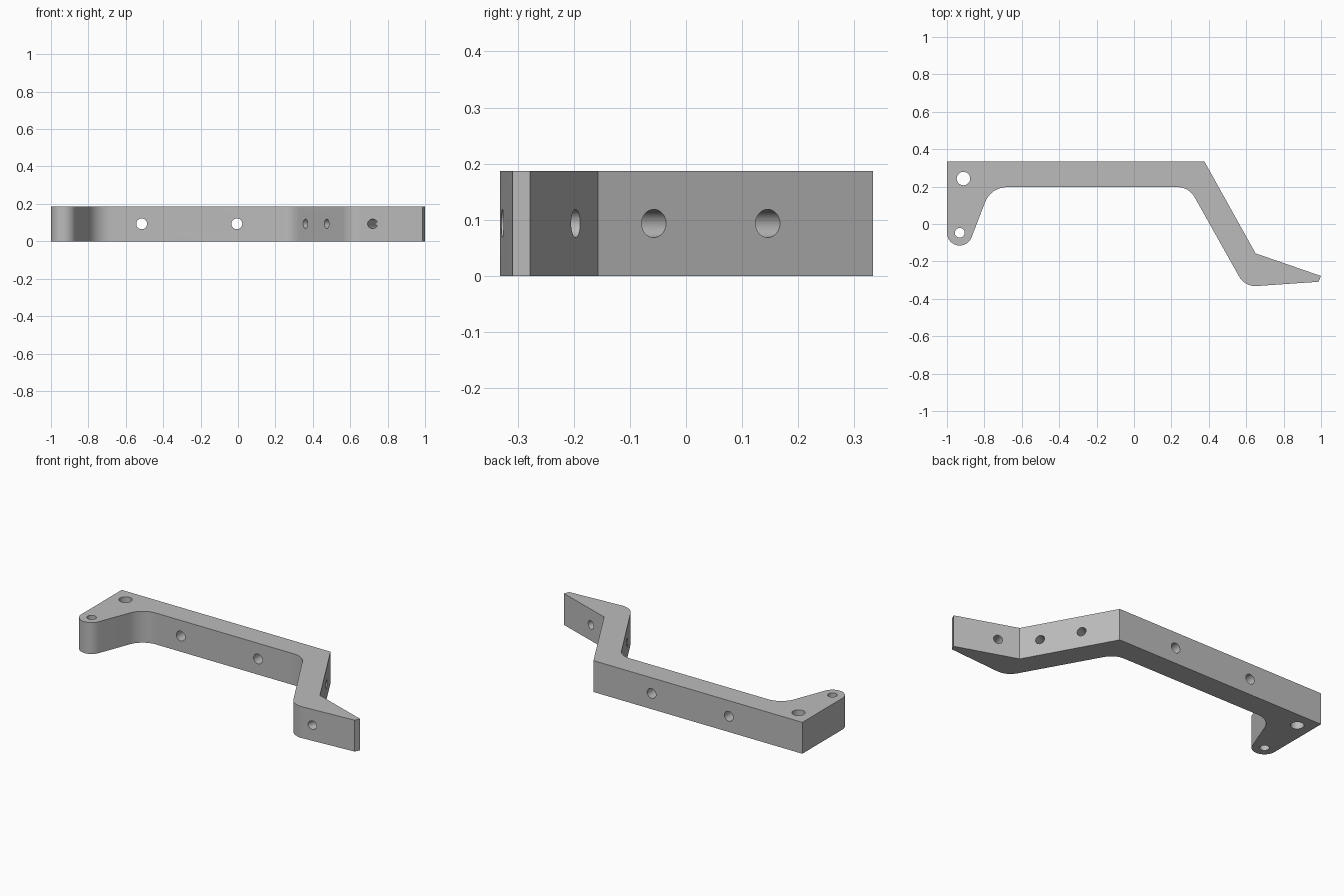
import bpy, bmesh, math
from mathutils import Vector

if "Cube" in bpy.data.objects:
    bpy.data.objects.remove(bpy.data.objects["Cube"])

H = 0.187  # bar height

grey = bpy.data.materials.new("plain grey")
grey.diffuse_color = (0.5, 0.5, 0.5, 1)
grey.use_nodes = True
grey.node_tree.nodes["Principled BSDF"].inputs["Base Color"].default_value = grey.diffuse_color


def fillet(prev, corner, nxt, r, n=12):
    """Points of an arc of radius r rounding the given corner."""
    p, c, q = Vector(prev), Vector(corner), Vector(nxt)
    u, v = (p - c).normalized(), (q - c).normalized()
    half = u.angle(v) / 2
    centre = c + (u + v).normalized() * (r / math.sin(half))
    a = c + u * (r / math.tan(half)) - centre
    b = c + v * (r / math.tan(half)) - centre
    sweep = a.angle(b)
    return [centre + (a * math.sin((1 - i / n) * sweep) + b * math.sin(i / n * sweep)) / math.sin(sweep)
            for i in range(n + 1)]


# Bracket outline, clockwise from the back left corner
inner_right, inner_left = (0.294, 0.197), (-0.765, 0.197)
elbow, tip = (0.593, -0.336), (0.986, -0.309)
lobe, lobe_r = Vector((-0.932, -0.047)), 0.068
lobe_start = math.atan2(-0.358, 0.934)
lobe_arc = [lobe + lobe_r * Vector((math.cos(a), math.sin(a)))
            for a in [lobe_start + (-math.pi - lobe_start) * i / 20 for i in range(21)]]
outline = [(-1, 0.333), (0.377, 0.333), (0.65, -0.157), (1, -0.278), tip]
outline += fillet(tip, elbow, inner_right, 0.1)
outline += fillet(elbow, inner_right, inner_left, 0.104)
outline += fillet(inner_right, inner_left, lobe_arc[0], 0.125)
outline += lobe_arc

bm = bmesh.new()
face = bm.faces.new([bm.verts.new((p[0], p[1], 0)) for p in outline])
top = bmesh.ops.extrude_face_region(bm, geom=[face])["geom"]
bmesh.ops.translate(bm, vec=(0, 0, H), verts=[g for g in top if isinstance(g, bmesh.types.BMVert)])
bmesh.ops.recalc_face_normals(bm, faces=bm.faces)
mesh = bpy.data.meshes.new("bracket")
bm.to_mesh(mesh)
bm.free()
mesh.materials.append(grey)
bracket = bpy.data.objects.new("bracket", mesh)
bpy.context.collection.objects.link(bracket)

# Drilled holes: centre, axis, radius
mid = H / 2
diagonal, arm = (0.873, 0.487, 0), (0.327, 0.945, 0)
holes = [
    ((-0.912, 0.243, mid), (0, 0, 1), 0.036),
    ((-0.932, -0.047, mid), (0, 0, 1), 0.026),
    ((-0.515, 0.265, mid), (0, 1, 0), 0.029),
    ((-0.006, 0.265, mid), (0, 1, 0), 0.029),
    ((0.421, 0.112, mid), diagonal, 0.025),
    ((0.534, -0.091, mid), diagonal, 0.025),
    ((0.742, -0.262, mid), arm, 0.025),
]
cutters = []
for centre, axis, r in holes:
    bpy.ops.mesh.primitive_cylinder_add(vertices=32, radius=r, depth=0.3, location=centre,
                                        rotation=Vector(axis).to_track_quat('Z', 'Y').to_euler())
    cutter = bpy.context.object
    cutter.name = "hole_cutter"
    cutter.data.materials.append(grey)
    cutter.hide_render = True
    cutters.append(cutter)
    cut = bracket.modifiers.new("hole", 'BOOLEAN')
    cut.operation, cut.solver, cut.object = 'DIFFERENCE', 'EXACT', cutter

# Keep the drilled result, then smooth the rounded walls
depsgraph = bpy.context.evaluated_depsgraph_get()
drilled = bpy.data.meshes.new_from_object(bracket.evaluated_get(depsgraph))
bracket.modifiers.clear()
bracket.data = drilled
for cutter in cutters:
    bpy.data.objects.remove(cutter)
drilled.materials.clear()
drilled.materials.append(grey)
bpy.ops.object.select_all(action='DESELECT')
bracket.select_set(True)
bpy.context.view_layer.objects.active = bracket
bpy.ops.object.shade_smooth_by_angle(angle=math.radians(25))
